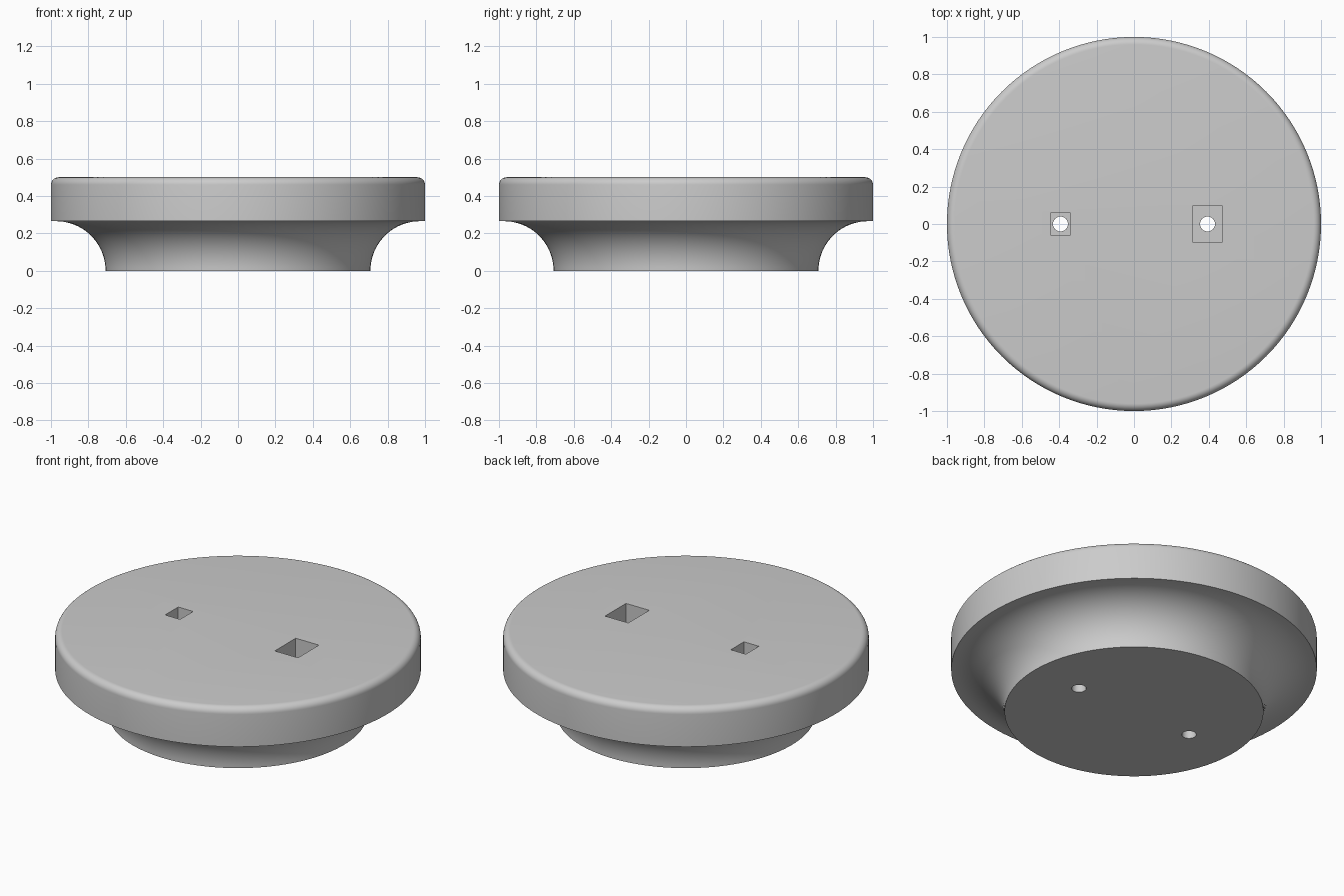
import bpy, bmesh, math
from mathutils import Matrix

if "Cube" in bpy.data.objects:
    bpy.data.objects.remove(bpy.data.objects["Cube"], do_unlink=True)

grey = bpy.data.materials.new("light grey")
grey.use_nodes = True
colour = (0.6, 0.6, 0.6, 1)
grey.diffuse_color = colour
grey.node_tree.nodes["Principled BSDF"].inputs["Base Color"].default_value = colour

SEGMENTS = 128
HEIGHT, STEP, FOOT, ROUND = 0.5, 0.265, 0.708, 0.04


def add_object(name, bm):
    bmesh.ops.recalc_face_normals(bm, faces=bm.faces)
    mesh = bpy.data.meshes.new(name)
    bm.to_mesh(mesh)
    bm.free()
    mesh.materials.append(grey)
    obj = bpy.data.objects.new(name, mesh)
    bpy.context.collection.objects.link(obj)
    return obj


def arc(cx, cz, r, start, end, steps):
    angles = [math.radians(start + (end - start) * i / steps) for i in range(steps + 1)]
    return [(cx + r * math.cos(a), cz + r * math.sin(a)) for a in angles]


# Turned body: coved foot, flat step, straight rim, rounded top edge
profile = arc(FOOT + STEP, 0, STEP, 180, 90, 20) + [(1, STEP)]
profile += arc(1 - ROUND, HEIGHT - ROUND, ROUND, 0, 90, 8)
bm = bmesh.new()
rings = []
for r, z in profile:
    rings.append([bm.verts.new((r * math.cos(math.tau * i / SEGMENTS),
                                r * math.sin(math.tau * i / SEGMENTS), z))
                  for i in range(SEGMENTS)])
for low, high in zip(rings, rings[1:]):
    for i in range(SEGMENTS):
        j = (i + 1) % SEGMENTS
        bm.faces.new((low[i], low[j], high[j], high[i]))
bm.faces.new(rings[0])
bm.faces.new(rings[-1])
body = add_object("round_base", bm)


def cut(cutter):
    cutter.hide_render = True
    cutter.hide_set(True)
    cutter.display_type = "WIRE"
    mod = body.modifiers.new(cutter.name, "BOOLEAN")
    mod.operation = "DIFFERENCE"
    mod.solver = "EXACT"
    mod.object = cutter
    return mod


# Rectangular pockets in the top, each with a round hole through the floor
POCKET_DEPTH = 0.25
cutters = []
for side, x, width, length in (("right", -0.393, 0.1, 0.125), ("left", 0.393, 0.155, 0.2)):
    bm = bmesh.new()
    bmesh.ops.create_cube(bm, size=1, matrix=Matrix.Translation((x, 0, HEIGHT))
                          @ Matrix.Diagonal((width, length, 2 * POCKET_DEPTH, 1)))
    cutters.append(add_object(side + "_pocket_cutter", bm))
    bm = bmesh.new()
    bmesh.ops.create_cone(bm, cap_ends=True, segments=32, radius1=0.04, radius2=0.04,
                          depth=1, matrix=Matrix.Translation((x, 0, 0.2)))
    cutters.append(add_object(side + "_hole_cutter", bm))

# Apply the cuts, then remove the cutters
bpy.context.view_layer.objects.active = body
body.select_set(True)
for cutter in cutters:
    bpy.ops.object.modifier_apply(modifier=cut(cutter).name)
for cutter in cutters:
    bpy.data.objects.remove(cutter, do_unlink=True)
bpy.ops.object.shade_smooth_by_angle(angle=math.radians(30))
